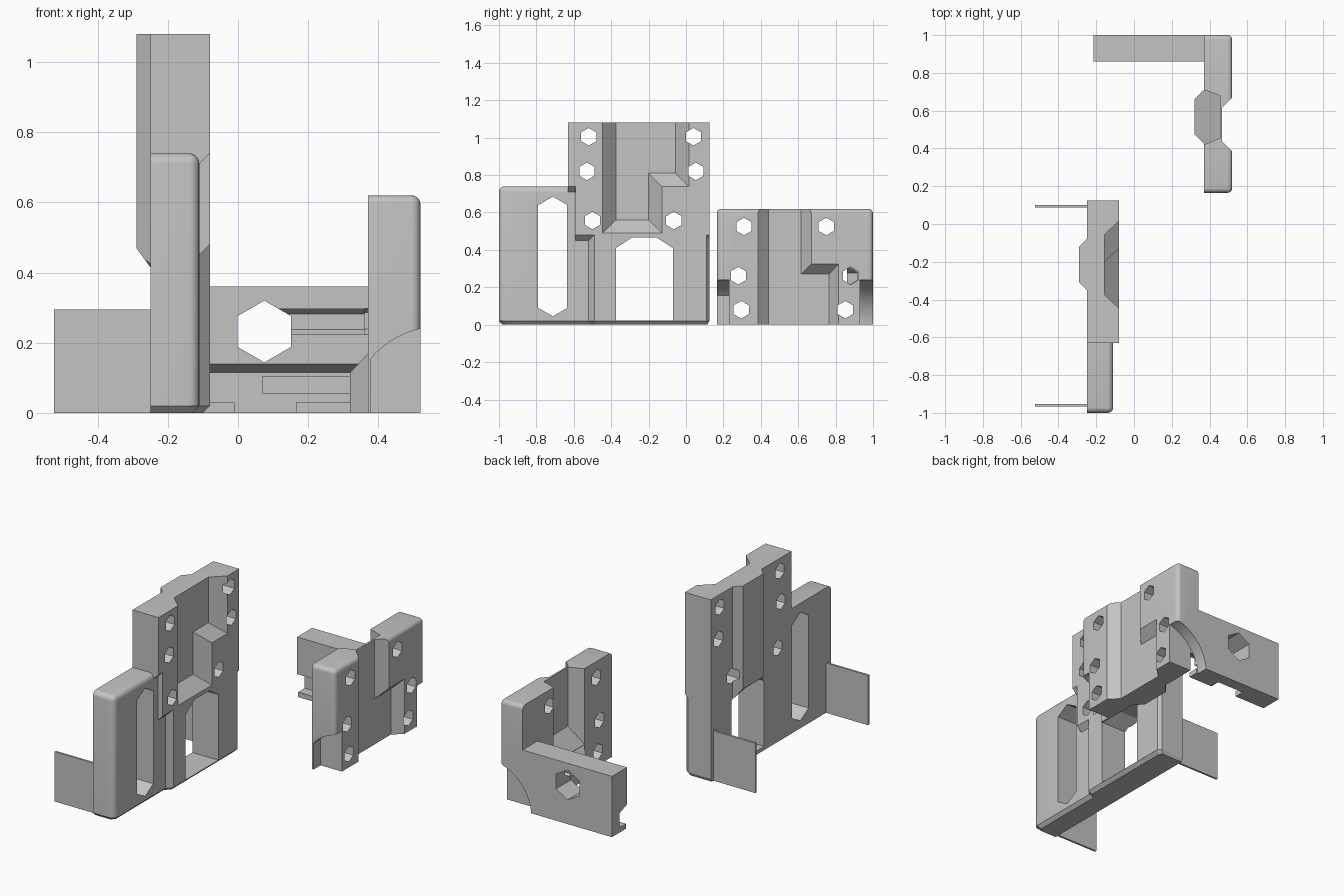
import bpy, bmesh, math
from mathutils import Vector

if "Cube" in bpy.data.objects:
    bpy.data.objects.remove(bpy.data.objects["Cube"])

grey = bpy.data.materials.new("plain grey")
grey.diffuse_color = (0.55, 0.55, 0.55, 1)
grey.use_nodes = True
grey.node_tree.nodes["Principled BSDF"].inputs["Base Color"].default_value = grey.diffuse_color


def make(name, bm):
    bmesh.ops.recalc_face_normals(bm, faces=bm.faces)
    me = bpy.data.meshes.new(name)
    bm.to_mesh(me)
    bm.free()
    me.materials.append(grey)
    ob = bpy.data.objects.new(name, me)
    bpy.context.collection.objects.link(ob)
    return ob


def prism(name, axis, pts, a, b, pts2=None):
    """Loft a 2D outline from a to b along an axis: x uses (y,z), y uses (x,z), z uses (x,y)."""
    place = {"x": lambda p, t: (t, p[0], p[1]),
             "y": lambda p, t: (p[0], t, p[1]),
             "z": lambda p, t: (p[0], p[1], t)}[axis]
    bm = bmesh.new()
    lo = [bm.verts.new(place(p, a)) for p in pts]
    hi = [bm.verts.new(place(p, b)) for p in (pts2 or pts)]
    bm.faces.new(lo)
    bm.faces.new(hi)
    n = len(pts)
    for i in range(n):
        j = (i + 1) % n
        bm.faces.new((lo[i], lo[j], hi[j], hi[i]))
    return make(name, bm)


def box(name, x0, x1, y0, y1, z0, z1):
    return prism(name, "z", [(x0, y0), (x1, y0), (x1, y1), (x0, y1)], z0, z1)


def rounded_box(name, x0, x1, y0, y1, z0, z1, round_y, r):
    """Box with rounded edges where the outer x face, the top and the chosen y ends meet."""
    ob = box(name, x0, x1, y0, y1, z0, z1)
    bm = bmesh.new()
    bm.from_mesh(ob.data)

    def planes(v):
        s = set()
        if abs(v.co.x - x1) < 1e-4:
            s.add("x")
        if abs(v.co.z - z1) < 1e-4:
            s.add("z")
        for y in round_y:
            if abs(v.co.y - y) < 1e-4:
                s.add(y)
        return s
    edges = [e for e in bm.edges if len(planes(e.verts[0]) & planes(e.verts[1])) >= 2]
    bmesh.ops.bevel(bm, geom=edges, offset=r, segments=5, profile=0.5, affect="EDGES")
    bmesh.ops.recalc_face_normals(bm, faces=bm.faces)
    bm.to_mesh(ob.data)
    bm.free()
    return ob


def combine(ob, others, op):
    for o in others:
        m = ob.modifiers.new("cut", "BOOLEAN")
        m.operation, m.solver, m.object = op, "EXACT", o
        bpy.context.view_layer.objects.active = ob
        bpy.ops.object.modifier_apply(modifier=m.name)
        bpy.data.objects.remove(o)


def ring(cx, cy, r, n=6, turn=math.pi / 2):
    return [(cx + r * math.cos(turn + i * math.tau / n), cy + r * math.sin(turn + i * math.tau / n))
            for i in range(n)]


def screw_holes(spots, x0, x1):
    return [prism("hole", "x", ring(y, z, 0.047), x0, x1) for y, z in spots]


# ---- Tall bracket: rounded lower plate, lower wall, chamfered foot
tall = rounded_box("tall_bracket", -0.25, -0.11, -1, -0.45, 0.02, 0.74, [-1], 0.03)
wall = prism("wall", "z", [(-0.25, -0.6), (-0.11, -0.6), (-0.11, -0.52), (-0.08, -0.49),
                           (-0.08, 0.11), (-0.1, 0.125), (-0.25, 0.125)], 0.02, 0.5)
foot = prism("foot", "z",
             [(-0.25, -0.98), (-0.15, -0.98), (-0.13, -0.96), (-0.13, -0.51), (-0.1, -0.48),
              (-0.1, 0.1), (-0.11, 0.115), (-0.25, 0.115)], 0, 0.02,
             [(-0.25, -1), (-0.14, -1), (-0.11, -0.97), (-0.11, -0.52), (-0.08, -0.49),
              (-0.08, 0.11), (-0.1, 0.125), (-0.25, 0.125)])
# Upper block, with a stepped sloping underside
blocks = [prism("block", "y", [(-0.25, z), (-0.11, z), (-0.08, z + 0.03), (-0.08, 1.08), (-0.25, 1.08)], y, 0.125)
          for y, z in ((-0.59, 0.45),)]
blocks.append(prism("overhang", "y", [(-0.25, 0.71), (-0.11, 0.71), (-0.08, 0.74),
                                      (-0.08, 1.08), (-0.25, 1.08)], -0.63, -0.5))
# Ridge on the back
ridge_out = [(-0.24, -0.36), (-0.29, -0.31), (-0.29, -0.12), (-0.24, -0.07)]
ridge = prism("ridge", "z", ridge_out, 0.47, 1.08)
ridge_end = prism("ridge_end", "z", [(-0.24, -0.36), (-0.25, -0.35), (-0.25, -0.08), (-0.24, -0.07)],
                  0.415, 0.47, ridge_out)
combine(tall, [wall, foot] + blocks + [ridge, ridge_end], "UNION")
# Stepped channel, arched window, long slot and screw holes
channel = prism("channel", "x",
                [(-0.455, 1.2), (-0.455, 0.48), (-0.12, 0.48), (-0.12, 0.73), (0.025, 0.73), (0.025, 1.2)], -0.07,
                -0.155,
                [(-0.375, 1.2), (-0.375, 0.56), (-0.2, 0.56), (-0.2, 0.81), (-0.055, 0.81), (-0.055, 1.2)])
window = prism("window", "x", [(-0.375, 0.022), (-0.375, 0.41), (-0.29, 0.465), (-0.155, 0.465),
                               (-0.07, 0.41), (-0.07, 0.022)], -0.4, 0.1)
slot = prism("slot", "x", [(-0.79, 0.64), (-0.712, 0.685), (-0.635, 0.64),
                           (-0.635, 0.09), (-0.712, 0.045), (-0.79, 0.09)], -0.4, 0.1)
combine(tall, [channel, window, slot] + screw_holes(
    [(-0.52, 1.005), (0.04, 1.005), (-0.53, 0.82), (0.053, 0.82), (-0.5, 0.557), (-0.065, 0.557)],
    -0.4, 0.1), "DIFFERENCE")

# Thin fins on the back
for name, y in (("front_fin", -0.965), ("rear_fin", 0.088)):
    box(name, -0.525, -0.245, y, y + 0.012, 0, 0.295)

# ---- Corner bracket: rounded plate, arm and inner bump
corner = rounded_box("corner_bracket", 0.37, 0.52, 0.165, 1, 0, 0.62, [0.165, 1], 0.025)
arm = prism("arm", "x", [(0.86, 0.14), (0.93, 0.115), (0.93, 0.03), (0.93, 0),
                         (1, 0), (1, 0.36), (0.86, 0.36)], -0.215, 0.4)
bump_out = [(0.38, 0.415), (0.32, 0.475), (0.32, 0.66), (0.38, 0.72)]
bump = prism("bump", "z", bump_out, 0, 0.115)
bump_top = prism("bump_top", "z", bump_out, 0.115, 0.17,
                 [(0.38, 0.415), (0.37, 0.425), (0.37, 0.71), (0.38, 0.72)])
lips = [box("lip", -0.215, -0.01, 0.87, 0.95, 0, 0.03),
        box("lip", 0.165, 0.325, 0.87, 0.95, 0, 0.03),
        box("rib", 0.07, 0.325, 0.915, 0.95, 0.055, 0.105)]
combine(corner, [arm, bump, bump_top] + lips, "UNION")
# Stepped channel outside, pocket inside
channel = prism("channel", "x",
                [(0.375, -0.1), (0.375, 0.8), (0.68, 0.8), (0.68, 0.335), (0.825, 0.335), (0.825, -0.1)], 0.53,
                0.465,
                [(0.44, -0.1), (0.44, 0.8), (0.615, 0.8), (0.615, 0.27), (0.765, 0.27), (0.765, -0.1)])
pocket = prism("pocket", "x", [(0.416, 0.16), (0.714, 0.16), (0.714, 0.8), (0.416, 0.8)], 0.36, 0.455,
               [(0.455, 0.27), (0.68, 0.27), (0.68, 0.8), (0.455, 0.8)])
# Large hexagon through the arm, with a tool groove running to the plate
arm_hole = prism("arm_hole", "y", ring(0.075, 0.232, 0.088), 0.7, 1.2)
groove = prism("groove", "x", ring(0.875, 0.26, 0.045), 0.07, 0.38)
# Curved relief at the lower outer corners
relief_back = prism("relief", "y", ring(0.58, -0.02, 0.267, 64), 0.93, 1.1)
relief_front = prism("relief", "y", [(0.7, -0.3), (0.38, -0.3)] +
                     [(0.58 - 0.267 * math.cos(a), -0.02 + 0.267 * math.sin(a))
                      for a in [0.722 + i * 0.0849 for i in range(11)]] + [(0.7, 0.247)], 0.1, 0.23)
combine(corner, [channel, pocket, arm_hole, groove, relief_back, relief_front] + screw_holes(
    [(0.31, 0.525), (0.75, 0.525), (0.28, 0.262), (0.295, 0.08), (0.88, 0.262), (0.852, 0.08)],
    0.36, 0.7), "DIFFERENCE")

# Smooth the rounded corners, keep hard edges
for ob in (tall, corner):
    bpy.ops.object.select_all(action="DESELECT")
    ob.select_set(True)
    bpy.context.view_layer.objects.active = ob
    bpy.ops.object.shade_smooth_by_angle(angle=math.radians(25))
